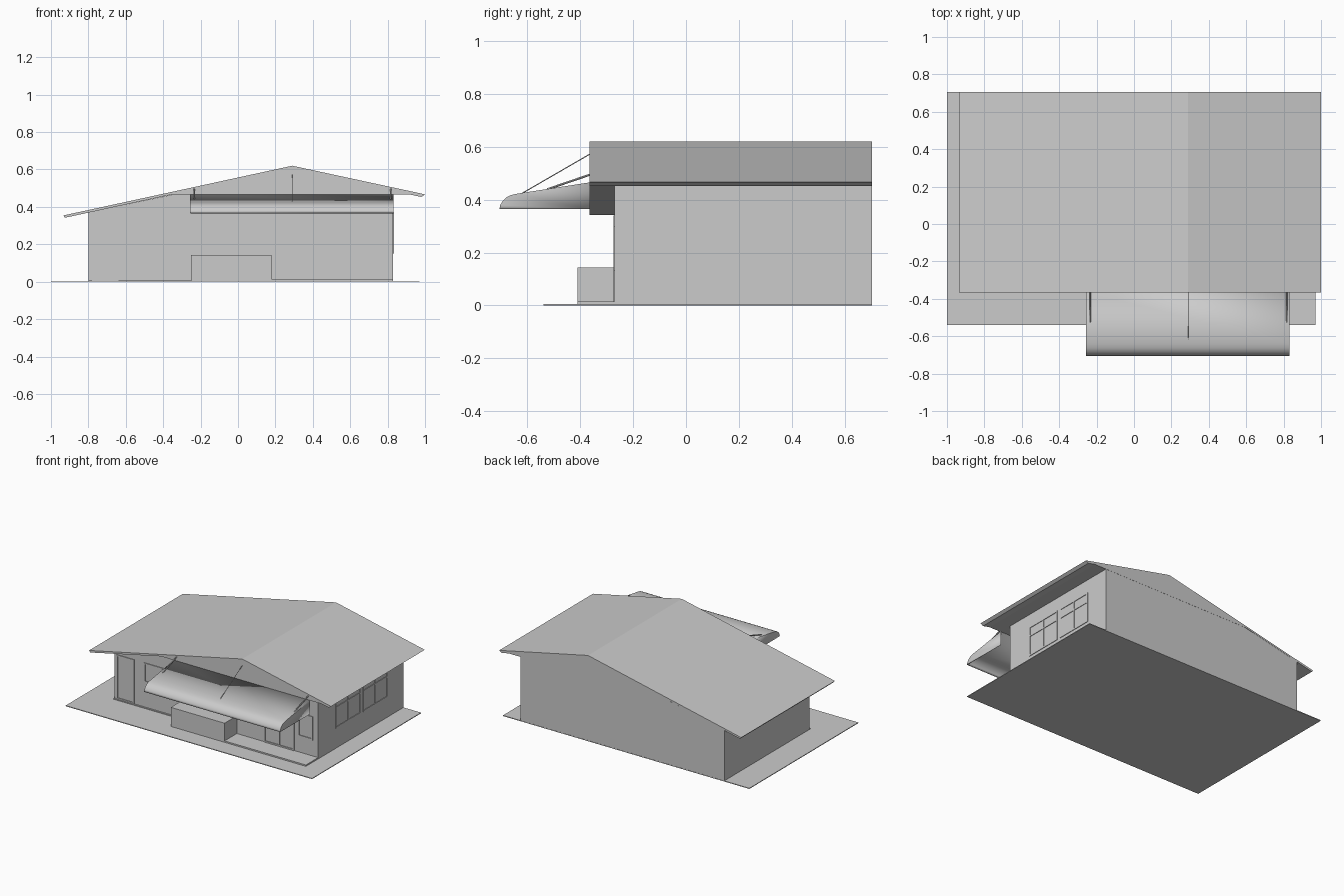
import bpy, bmesh
from mathutils import Vector

if "Cube" in bpy.data.objects:
    bpy.data.objects.remove(bpy.data.objects["Cube"])


def new_object(name, bm):
    bmesh.ops.recalc_face_normals(bm, faces=bm.faces)
    me = bpy.data.meshes.new(name)
    bm.to_mesh(me)
    bm.free()
    ob = bpy.data.objects.new(name, me)
    bpy.context.collection.objects.link(ob)
    return ob


def box(name, x0, x1, y0, y1, z0, z1):
    bm = bmesh.new()
    bmesh.ops.create_cube(bm, size=1)
    for v in bm.verts:
        v.co = ((x0 + x1) / 2 + v.co.x * (x1 - x0),
                (y0 + y1) / 2 + v.co.y * (y1 - y0),
                (z0 + z1) / 2 + v.co.z * (z1 - z0))
    return new_object(name, bm)


def extrude_xz(name, profile, y0, y1):
    bm = bmesh.new()
    f = bm.faces.new([bm.verts.new((x, y0, z)) for x, z in profile])
    ext = bmesh.ops.extrude_face_region(bm, geom=[f])
    verts = [g for g in ext["geom"] if isinstance(g, bmesh.types.BMVert)]
    bmesh.ops.translate(bm, verts=verts, vec=(0, y1 - y0, 0))
    return new_object(name, bm)


def rod(name, a, b, r):
    a, b = Vector(a), Vector(b)
    bm = bmesh.new()
    bmesh.ops.create_cone(bm, cap_ends=True, segments=8, radius1=r, radius2=r,
                          depth=(b - a).length)
    ob = new_object(name, bm)
    ob.location = (a + b) / 2
    ob.rotation_mode = 'QUATERNION'
    ob.rotation_quaternion = (b - a).to_track_quat('Z', 'Y')
    return ob


def frame(name, wall, a0, a1, z0, z1, uprights=(), transoms=(), t=0.01):
    """Thin frame bars on the front wall or the right wall."""
    bars = [(a0, a0 + t, z0, z1), (a1 - t, a1, z0, z1),
            (a0, a1, z0, z0 + t), (a0, a1, z1 - t, z1)]
    bars += [(u - t / 2, u + t / 2, z0, z1) for u in uprights]
    bars += [(a0, a1, h - t / 2, h + t / 2) for h in transoms]
    for i, (p, q, lo, hi) in enumerate(bars):
        if wall == "front":
            box(f"{name}_bar_{i}", p, q, -0.275, -0.268, lo, hi)
        else:
            box(f"{name}_bar_{i}", 0.828, 0.834, p, q, lo, hi)


# Ground slab and steps
box("ground_slab", -1, 0.97, -0.54, 0.705, 0, 0.005)
box("right_step", 0.18, 0.83, -0.41, -0.26, 0.003, 0.015)
box("left_threshold", -0.8, -0.25, -0.28, -0.26, 0.003, 0.01)

# Walls up to the roof underside
extrude_xz("walls", [(-0.8, 0.003), (0.83, 0.003), (0.83, 0.468), (-0.34, 0.468),
                     (-0.8, 0.37)], -0.27, 0.704)

# Gabled roof with thin eaves and a flat soffit in the middle
extrude_xz("roof", [(-0.935, 0.354), (0.29, 0.62), (1.0, 0.467), (0.98, 0.453),
                    (0.925, 0.465), (-0.36, 0.465), (-0.925, 0.342)], -0.366, 0.705)

# Counter box
box("counter", -0.25, 0.18, -0.41, -0.26, 0.003, 0.143)

# Awning: curved top, closed ends, open underneath
top = [(-0.364, 0.465), (-0.64, 0.422), (-0.662, 0.417), (-0.68, 0.408),
       (-0.694, 0.394), (-0.702, 0.38), (-0.705, 0.366)]
bm = bmesh.new()
ends = [[bm.verts.new((x, y, z)) for y, z in top] for x in (-0.255, 0.83)]
for i in range(len(top) - 1):
    bm.faces.new((ends[0][i], ends[0][i + 1], ends[1][i + 1], ends[1][i]))
for x, row in zip((-0.255, 0.83), ends):
    bm.faces.new(row + [bm.verts.new((x, -0.364, 0.366))])
awning = new_object("awning", bm)
mod = awning.modifiers.new("thickness", 'SOLIDIFY')
mod.thickness = 0.003
mod.offset = 0
bpy.context.view_layer.objects.active = awning
awning.select_set(True)
bpy.ops.object.shade_smooth_by_angle(angle=0.6)

# Awning stay rods
rod("centre_stay", (0.29, -0.364, 0.573), (0.29, -0.62, 0.425), 0.002)
for i, x in enumerate((-0.235, 0.818)):
    rod(f"side_stay_{i}", (x, -0.364, 0.495), (x, -0.525, 0.44), 0.004)

# Front doors and windows
frame("left_door", "front", -0.78, -0.64, 0.01, 0.33)
frame("left_window", "front", -0.56, -0.28, 0.19, 0.33, uprights=(-0.42,))
frame("right_door", "front", 0.4, 0.64, 0.015, 0.34, uprights=(0.52,))
frame("right_window", "front", 0.67, 0.79, 0.13, 0.3)

# Side windows
for i, y in enumerate((-0.07, 0.24)):
    frame(f"side_window_{i}", "right", y, y + 0.28, 0.15, 0.37,
          uprights=(y + 0.14,), transoms=(0.30,))
